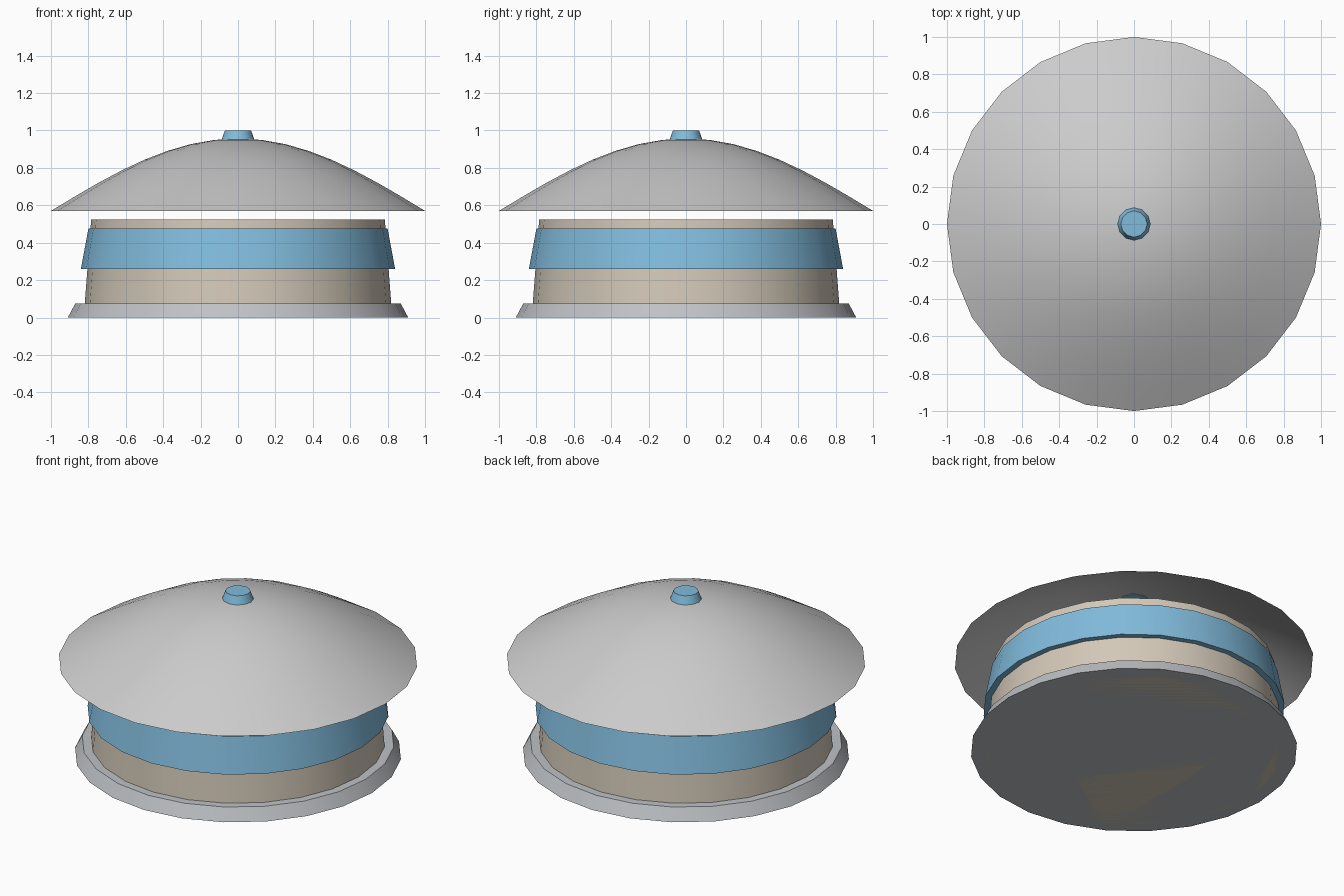
import bpy, math

if "Cube" in bpy.data.objects:
    bpy.data.objects.remove(bpy.data.objects["Cube"])


def paint(obj, name, rgb):
    mat = bpy.data.materials.new(name)
    mat.diffuse_color = (*rgb, 1)
    mat.use_nodes = True
    mat.node_tree.nodes["Principled BSDF"].inputs["Base Color"].default_value = mat.diffuse_color
    obj.data.materials.append(mat)


def lathe(name, profile, sides, rgb, cap=True):
    """Spin (radius, z) points, listed from bottom to top, around z."""
    verts, faces, rings = [], [], []
    for r, z in profile:
        start = len(verts)
        n = sides if r > 0 else 1
        for i in range(n):
            a = 2 * math.pi * i / sides
            verts.append((r * math.cos(a), r * math.sin(a), z))
        rings.append([start + i % n for i in range(sides)])
    for low, high in zip(rings, rings[1:]):
        for i in range(sides):
            j = (i + 1) % sides
            quad = [low[i], low[j], high[j], high[i]]
            faces.append(list(dict.fromkeys(quad)))
    if cap:
        faces += [rings[0][::-1], rings[-1]]
    mesh = bpy.data.meshes.new(name)
    mesh.from_pydata(verts, [], faces)
    obj = bpy.data.objects.new(name, mesh)
    bpy.context.collection.objects.link(obj)
    bpy.context.view_layer.objects.active = obj
    obj.select_set(True)
    bpy.ops.object.shade_smooth_by_angle(angle=math.radians(32))
    obj.select_set(False)
    paint(obj, name + "_colour", rgb)
    return obj


BLUE = (0.22, 0.50, 0.72)

# Flared foot and tapered drum, both standing on the ground
lathe("base_flange", [(0.91, 0), (0.87, 0.075)], 24, (0.52, 0.54, 0.56))
lathe("drum_body", [(0.825, 0), (0.785, 0.525)], 24, (0.65, 0.58, 0.48))

# Coloured band around the drum
lathe("blue_band", [(0.84, 0.26), (0.80, 0.475)], 24, BLUE)

# Thin open canopy floating above the drum, with a cosine profile
steps = 8
canopy = [(1 - i / steps, 0.57 + 0.387 * math.cos(math.pi / 2 * (1 - i / steps)))
          for i in range(steps + 1)]
lathe("canopy", canopy, 24, (0.75, 0.77, 0.77), cap=False)

# Small knob on the canopy
lathe("top_knob", [(0.088, 0.95), (0.07, 1.0)], 12, BLUE)
